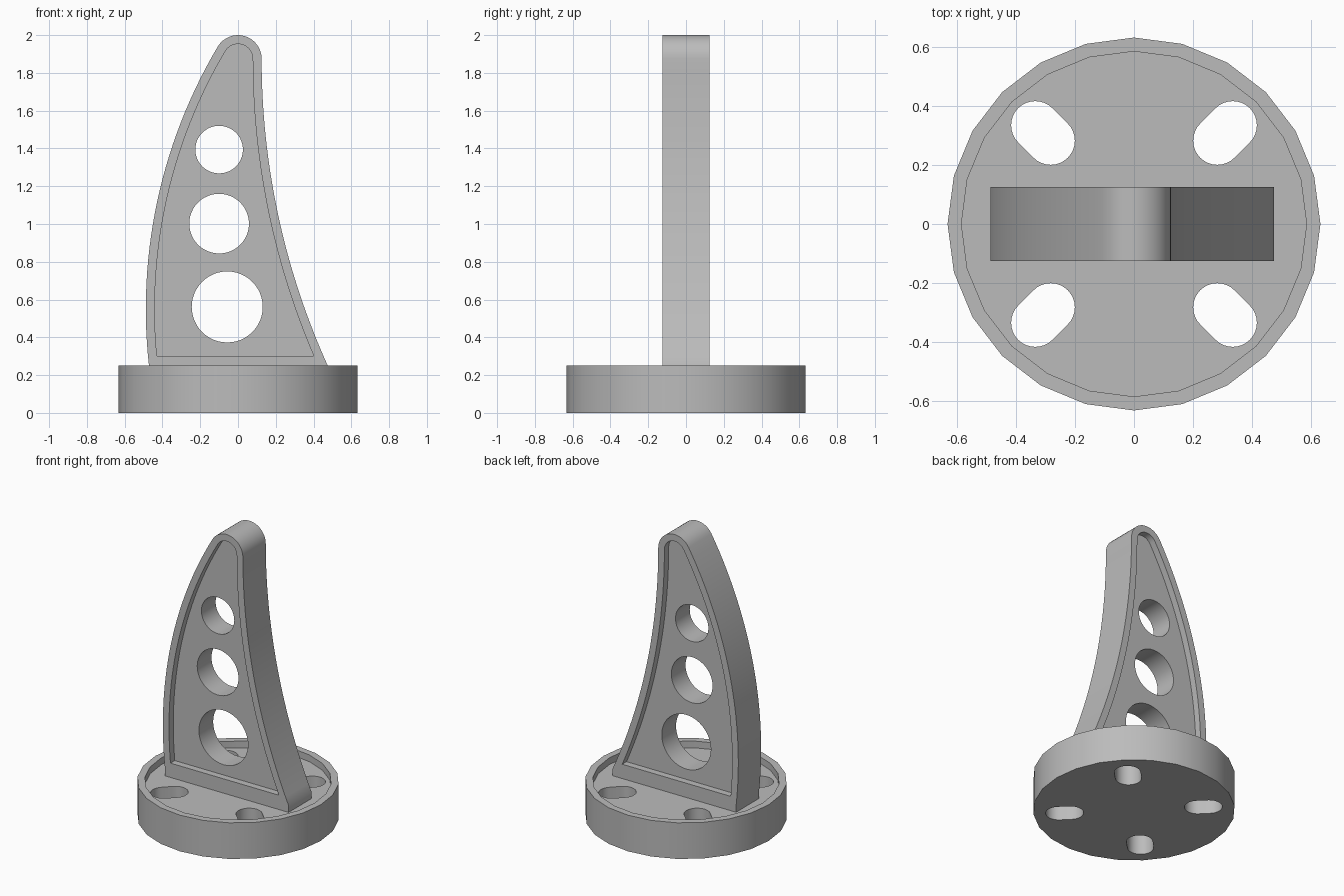
import bpy, bmesh
from math import sin, cos, asin, atan2, pi, radians
from mathutils import Matrix

cube = bpy.data.objects.get("Cube")
if cube:
    bpy.data.objects.remove(cube, do_unlink=True)

LIP = 0.047          # rim width and recess depth
DECK = 0.25          # top of the base rim
HALF = 0.125         # half thickness of the fin

grey = bpy.data.materials.new("plain grey")
grey.use_nodes = True
colour = (0.5, 0.5, 0.5, 1)
grey.diffuse_color = colour
grey.node_tree.nodes["Principled BSDF"].inputs["Base Color"].default_value = colour


def prism(name, points, low, high, upright=False):
    """Extrude a flat outline along z, or along y when upright."""
    bm = bmesh.new()
    face = bm.faces.new([bm.verts.new((u, v, low)) for u, v in points])
    top = bmesh.ops.extrude_face_region(bm, geom=[face])["geom"]
    moved = [g for g in top if isinstance(g, bmesh.types.BMVert)]
    bmesh.ops.translate(bm, verts=moved, vec=(0, 0, high - low))
    if upright:
        bmesh.ops.transform(bm, matrix=Matrix.Rotation(pi / 2, 4, "X"), verts=bm.verts)
    bmesh.ops.recalc_face_normals(bm, faces=bm.faces)
    mesh = bpy.data.meshes.new(name)
    bm.to_mesh(mesh)
    bm.free()
    obj = bpy.data.objects.new(name, mesh)
    obj.data.materials.append(grey)
    bpy.context.collection.objects.link(obj)
    return obj


def arc(cx, cy, r, start, end, steps):
    return [(cx + r * cos(start + (end - start) * i / steps),
             cy + r * sin(start + (end - start) * i / steps)) for i in range(steps + 1)]


def circle(cx, cy, r, sides):
    return arc(cx, cy, r, 0, 2 * pi, sides)[:-1]


def carve(obj, cutters):
    """Subtract the cutters, bake the result and shade it."""
    for cutter in cutters:
        cutter.hide_render = True
        mod = obj.modifiers.new("cut", "BOOLEAN")
        mod.operation, mod.solver, mod.object = "DIFFERENCE", "EXACT", cutter
    baked = bpy.data.meshes.new_from_object(
        obj.evaluated_get(bpy.context.evaluated_depsgraph_get()))
    obj.modifiers.clear()
    obj.data = baked
    for cutter in cutters:
        bpy.data.objects.remove(cutter, do_unlink=True)
    bpy.ops.object.select_all(action="DESELECT")
    bpy.context.view_layer.objects.active = obj
    obj.select_set(True)
    bpy.ops.object.shade_smooth_by_angle(angle=radians(30))


def fin_outline(inset, foot):
    """Convex back edge, round tip and concave front edge, all tangent."""
    tip_z, tip_r = 1.875, 0.125
    back_x, back_z, back_r = 2.237, 0.55, 2.725 - inset
    hollow = 3.947
    front_r = hollow + inset
    join = pi - atan2(tip_z - back_z, back_x)
    back = arc(back_x, back_z, back_r, pi - asin((foot - back_z) / back_r), join, 28)
    tip = arc(0, tip_z, tip_r - inset, join, 0, 16)
    front = arc(tip_r + hollow, tip_z, front_r, pi,
                pi + asin((tip_z - foot) / front_r), 28)
    return back + tip[1:] + front[1:]


# Base: faceted disc with a shallow tray and four diagonal slots
base = prism("base", circle(0, 0, 0.633, 24), 0, DECK)
tray = prism("tray_cutter", circle(0, 0, 0.633 - LIP, 24), DECK - LIP, DECK + 0.1)
slots = []
for k in range(4):
    a = pi / 4 + k * pi / 2
    near, far, r = 0.4, 0.474, 0.082
    outline = (arc(far * cos(a), far * sin(a), r, a - pi / 2, a + pi / 2, 16)
               + arc(near * cos(a), near * sin(a), r, a + pi / 2, a + 3 * pi / 2, 16))
    slots.append(prism("slot_cutter", outline, -0.1, DECK + 0.2))
carve(base, [tray] + slots)

# Fin: thick blade on a short straight foot
blade = fin_outline(0, DECK)
sunk = DECK - LIP - 0.01
fin = prism("fin", [(blade[0][0], sunk)] + blade + [(blade[-1][0], sunk)],
            -HALF, HALF, True)

# Recessed panels on both faces, and three round holes
panel = fin_outline(LIP, DECK + 0.052)
cutters = [prism("panel_cutter", panel, *span, True)
           for span in ((HALF - LIP, HALF + 0.1), (-HALF - 0.1, LIP - HALF))]
for x, z, r in ((-0.057, 0.561, 0.188), (-0.1, 1.002, 0.158), (-0.1, 1.394, 0.126)):
    cutters.append(prism("hole_cutter", circle(x, z, r, 48), -0.4, 0.4, True))
carve(fin, cutters)
